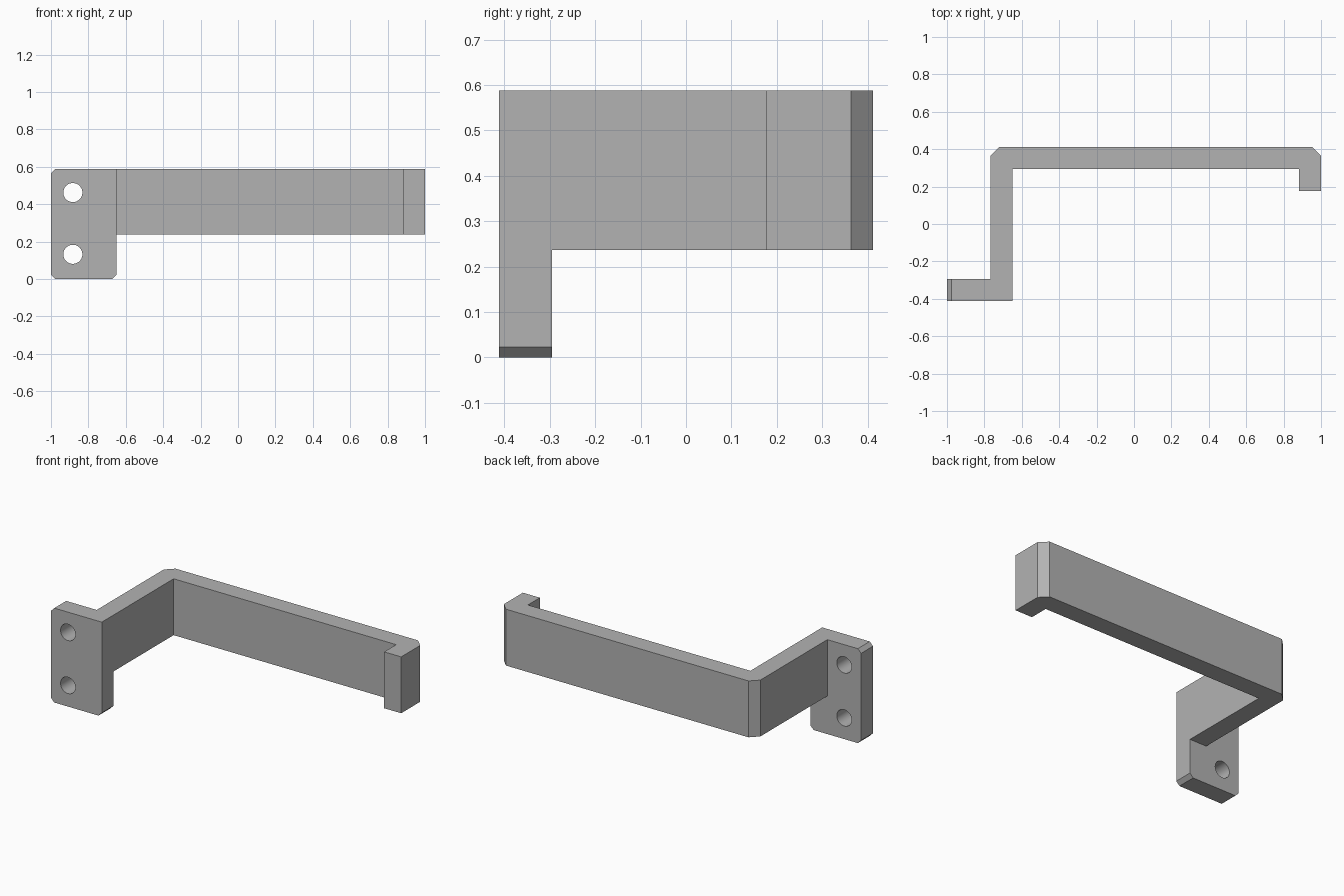
import bpy
import bmesh
import math
from mathutils import Matrix, Vector

cube = bpy.data.objects.get("Cube")
if cube:
    bpy.data.objects.remove(cube, do_unlink=True)

grey = bpy.data.materials.new("plain grey")
grey.use_nodes = True
colour = (0.45, 0.45, 0.45, 1)
grey.diffuse_color = colour
grey.node_tree.nodes["Principled BSDF"].inputs["Base Color"].default_value = colour


def add_object(name, bm):
    bmesh.ops.recalc_face_normals(bm, faces=bm.faces)
    mesh = bpy.data.meshes.new(name)
    bm.to_mesh(mesh)
    bm.free()
    mesh.materials.append(grey)
    obj = bpy.data.objects.new(name, mesh)
    bpy.context.collection.objects.link(obj)
    return obj


def prism(name, points, offset):
    """Extrude a closed outline of 3D points along an offset."""
    bm = bmesh.new()
    face = bm.faces.new([bm.verts.new(p) for p in points])
    result = bmesh.ops.extrude_face_region(bm, geom=[face], use_keep_orig=True)
    moved = [v for v in result["geom"] if isinstance(v, bmesh.types.BMVert)]
    bmesh.ops.translate(bm, verts=moved, vec=Vector(offset))
    return add_object(name, bm)


# Main dimensions
top, arm_bottom = 0.588, 0.237
front, back = -0.412, 0.412
thick = 0.117
plate_right = -0.65
leg_x = plate_right - thick
bevel, corner = 0.023, 0.048

# Mounting plate with three clipped corners
plate_outline = [(-1 + bevel, 0), (plate_right - bevel, 0), (plate_right, bevel),
                 (plate_right, top), (-1 + bevel, top), (-1, top - bevel), (-1, bevel)]
bracket = prism("bracket", [(x, front, z) for x, z in plate_outline], (0, thick, 0))

# Bent arm with a hooked end
arm_outline = [(plate_right, front + thick / 2), (plate_right, back - thick),
               (1 - thick, back - thick), (1 - thick, 0.177), (1, 0.177),
               (1, back - corner), (1 - corner, back), (leg_x + corner, back),
               (leg_x, back - corner), (leg_x, front + thick / 2)]
arm = prism("arm_joiner", [(x, y, arm_bottom) for x, y in arm_outline],
            (0, 0, top - arm_bottom))

# Screw hole cutters
bm = bmesh.new()
for z in (0.132, 0.462):
    turn = Matrix.Translation((-0.883, front + thick / 2, z)) @ Matrix.Rotation(math.pi / 2, 4, "X")
    bmesh.ops.create_cone(bm, cap_ends=True, segments=48, radius1=0.051,
                          radius2=0.051, depth=0.4, matrix=turn)
holes = add_object("hole_cutter", bm)

# Join the arm and cut the holes
for helper, operation in ((arm, "UNION"), (holes, "DIFFERENCE")):
    mod = bracket.modifiers.new(helper.name, "BOOLEAN")
    mod.object, mod.operation, mod.solver = helper, operation, "EXACT"
    bpy.context.view_layer.objects.active = bracket
    bracket.select_set(True)
    bpy.ops.object.modifier_apply(modifier=mod.name)
    bpy.data.objects.remove(helper, do_unlink=True)

# Smooth hole walls, crisp edges elsewhere
bpy.ops.object.select_all(action="DESELECT")
bracket.select_set(True)
bpy.ops.object.shade_smooth_by_angle(angle=math.radians(20))
